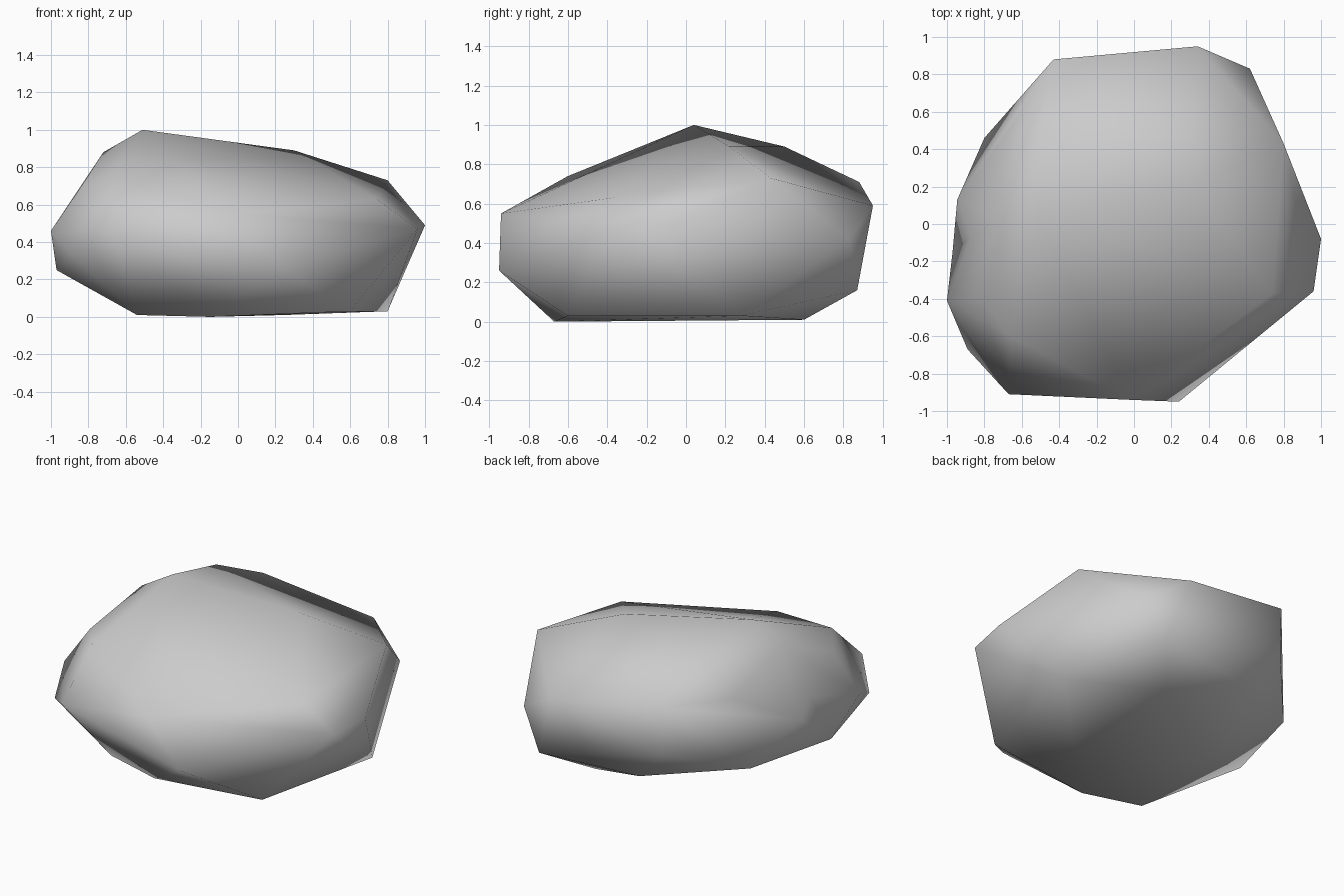
import bpy
import bmesh
from mathutils import Vector

default_cube = bpy.data.objects.get("Cube")
if default_cube:
    bpy.data.objects.remove(default_cube, do_unlink=True)


def make_material(name, colour):
    material = bpy.data.materials.new(name)
    material.use_nodes = True
    material.diffuse_color = colour
    shader = material.node_tree.nodes["Principled BSDF"]
    shader.inputs["Base Color"].default_value = colour
    shader.inputs["Roughness"].default_value = 0.9
    return material


def wrap_stone(bands):
    """Wrap the bands of corner points in a faceted stone skin."""
    bm = bmesh.new()
    for band in bands:
        for corner in band:
            bm.verts.new(corner)
    bmesh.ops.convex_hull(bm, input=bm.verts[:], use_existing_faces=False)
    loose = [vert for vert in bm.verts if not vert.link_faces]
    bmesh.ops.delete(bm, geom=loose, context="VERTS")
    return bm


def press_hollow(bm, rim, target):
    """Split the edge nearest to the rim point and push it inward."""
    def distance(edge):
        middle = (edge.verts[0].co + edge.verts[1].co) / 2
        return (middle - Vector(rim)).length

    edge = min(bm.edges, key=distance)
    split = bmesh.ops.subdivide_edges(bm, edges=[edge], cuts=1)
    for item in split["geom_inner"]:
        if isinstance(item, bmesh.types.BMVert):
            item.co = target


def finish(bm, name, material):
    bmesh.ops.triangulate(bm, faces=bm.faces[:])
    bmesh.ops.recalc_face_normals(bm, faces=bm.faces[:])
    mesh = bpy.data.meshes.new(name)
    bm.to_mesh(mesh)
    bm.free()
    mesh.materials.append(material)
    for polygon in mesh.polygons:
        polygon.use_smooth = True
    boulder = bpy.data.objects.new(name, mesh)
    bpy.context.collection.objects.link(boulder)


# Sloping top of the stone
crown = [
    (-.51, .04, 1), (.3, .22, .89), (-.72, .01, .88), (-.51, .5, .89),
    (-.43, .88, .71), (.8, .43, .73), (.74, -.37, .63), (-.66, -.6, .74),
    (-.83, -.38, .71), (-.68, .48, .68),
]
# Widest corners around the middle
waist = [
    (.34, .95, .59), (.62, .83, .42), (1, -.08, .49), (.96, -.36, .47),
    (-.02, -.94, .55), (-.67, -.91, .45), (-.89, -.67, .34),
    (-1, -.41, .46), (-.945, .13, .48), (-.43, .87, .38),
]
# Undercut corners and the flat underside
foot = [
    (.48, .87, .16), (-.2, .78, .15), (-.8, .46, .24), (-.97, -.15, .25),
    (.24, -.95, .26), (.6, -.6, .03), (.8, .28, .03), (.25, .6, .01),
    (-.45, .12, .01), (-.54, -.57, .01), (-.15, -.67, 0),
]

stone = make_material("stone grey", (.6, .6, .6, 1))
body = wrap_stone([crown, waist, foot])
# Shallow hollow in the side
press_hollow(body, (-.97, -.14, .47), (-.87, -.07, .54))
finish(body, "boulder", stone)
